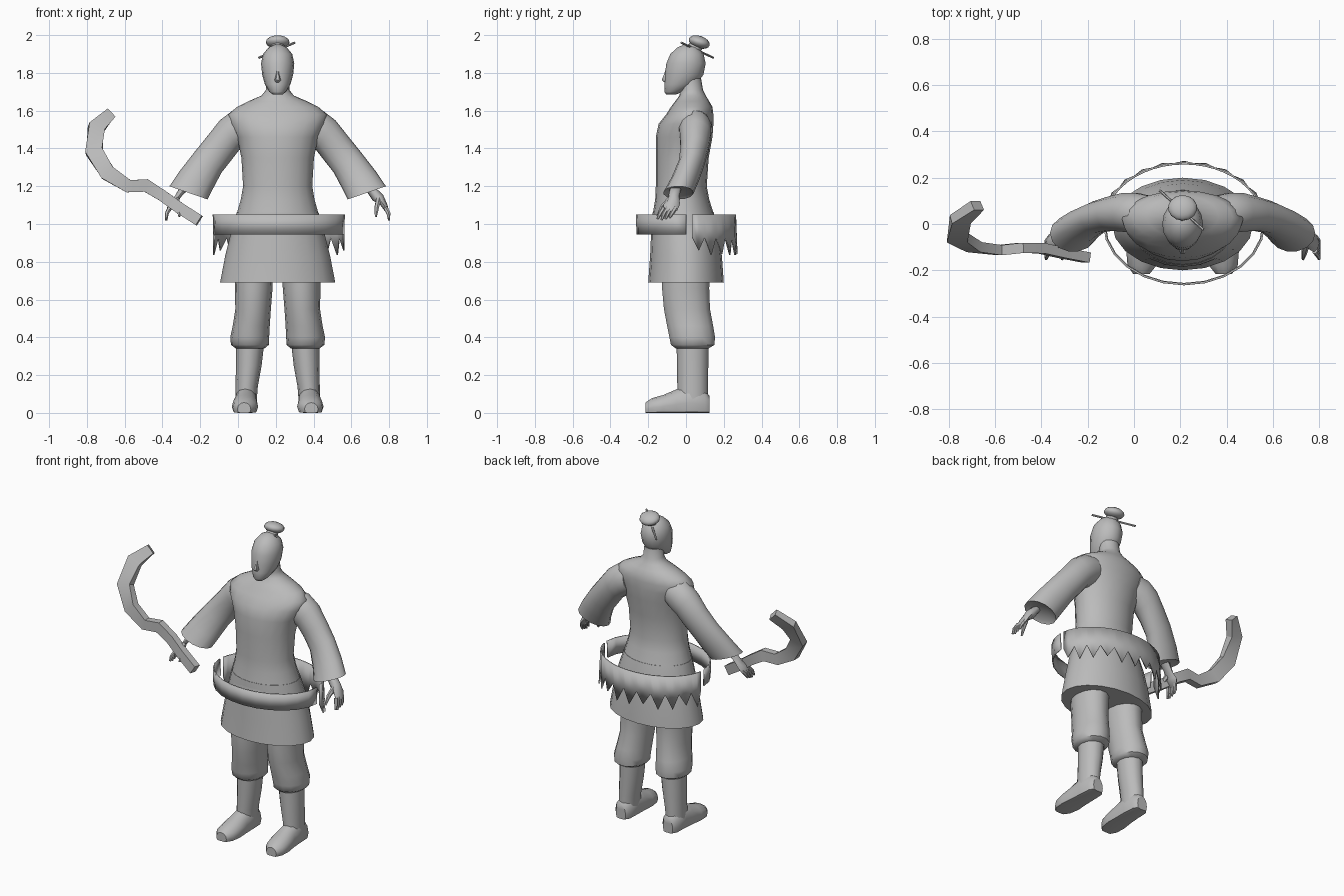
import bpy, bmesh, math
from mathutils import Vector

CX = 0.21  # body centre line
grey = bpy.data.materials.new("plain_grey")
grey.diffuse_color = (0.5, 0.5, 0.5, 1)


def finish(name, bm, angle=40):
    bmesh.ops.recalc_face_normals(bm, faces=bm.faces)
    me = bpy.data.meshes.new(name)
    bm.to_mesh(me)
    bm.free()
    ob = bpy.data.objects.new(name, me)
    bpy.context.collection.objects.link(ob)
    me.materials.append(grey)
    bpy.ops.object.select_all(action='DESELECT')
    ob.select_set(True)
    bpy.context.view_layer.objects.active = ob
    bpy.ops.object.shade_smooth_by_angle(angle=math.radians(angle))
    return ob


def loft(name, rings, n=16, angle=40, floor=False, start=0.0):
    """Skin closed rings, each given as (centre, u axis, v axis)."""
    bm = bmesh.new()
    loops = []
    for c, u, v in rings:
        loop = []
        for i in range(n):
            a = math.tau * i / n + start
            p = Vector(c) + Vector(u) * math.cos(a) + Vector(v) * math.sin(a)
            if floor:
                p.z = max(p.z, 0)
            loop.append(bm.verts.new(p))
        loops.append(loop)
    for a, b in zip(loops, loops[1:]):
        for i in range(n):
            j = (i + 1) % n
            bm.faces.new((a[i], a[j], b[j], b[i]))
    bm.faces.new(loops[0])
    bm.faces.new(loops[-1])
    return finish(name, bm, angle)


def flat(x, rings):
    """Horizontal rings from (z, y, rx, ry)."""
    return [((x, y, z), (rx, 0, 0), (0, ry, 0)) for z, y, rx, ry in rings]


def rod(name, pts, radii, n=6):
    """Round bar through points."""
    pts = [Vector(p) for p in pts]
    rings = []
    for i, p in enumerate(pts):
        d = (pts[min(i + 1, len(pts) - 1)] - pts[max(i - 1, 0)]).normalized()
        u = d.cross(Vector((0.3, 1, 0.2))).normalized()
        rings.append((p, u * radii[i], d.cross(u) * radii[i]))
    return loft(name, rings, n)


# Tunic and neck
loft("tunic", flat(CX, [
    (0.98, -0.01, 0.235, 0.175), (1.06, -0.015, 0.215, 0.16),
    (1.13, -0.02, 0.195, 0.143), (1.2, -0.025, 0.183, 0.135),
    (1.35, -0.02, 0.192, 0.14), (1.46, -0.01, 0.215, 0.15),
    (1.53, 0.0, 0.25, 0.145), (1.58, 0.02, 0.262, 0.125),
    (1.62, 0.03, 0.215, 0.11), (1.65, 0.033, 0.155, 0.09),
    (1.68, 0.035, 0.085, 0.07), (1.71, 0.03, 0.062, 0.06),
    (1.77, 0.02, 0.06, 0.06)]), 20, 60)

# Skirt
loft("skirt", flat(CX, [
    (0.69, 0.0, 0.305, 0.2), (0.83, 0.0, 0.278, 0.19),
    (0.95, -0.005, 0.248, 0.18), (1.06, -0.015, 0.217, 0.162)]), 20)

# Head and nose
loft("head", flat(CX, [
    (1.685, -0.08, 0.025, 0.025), (1.70, -0.065, 0.045, 0.05),
    (1.74, -0.03, 0.068, 0.085), (1.79, -0.01, 0.082, 0.102),
    (1.85, 0.0, 0.088, 0.104), (1.90, 0.005, 0.077, 0.088),
    (1.935, 0.01, 0.048, 0.055), (1.95, 0.01, 0.015, 0.02)]), 16, 70)
loft("nose", flat(CX, [
    (1.745, -0.1, 0.012, 0.01), (1.762, -0.108, 0.018, 0.024),
    (1.79, -0.107, 0.01, 0.012), (1.825, -0.1, 0.006, 0.006)]), 6, 60)

# Hair bun, its stalk and the pin
bm = bmesh.new()
bmesh.ops.create_uvsphere(bm, u_segments=14, v_segments=8, radius=1)
bun = finish("hair_bun", bm, 70)
bun.scale = (0.063, 0.058, 0.033)
bun.rotation_euler = (math.radians(-18), 0, 0)
bun.location = (CX, 0.07, 1.963)
rod("bun_stalk", [(CX, 0.03, 1.91), (CX, 0.06, 1.95)], [0.04, 0.035], 10)
rod("hair_pin", [(0.11, 0.145, 1.88), (0.30, -0.025, 1.96)], [0.006, 0.006])

# Limbs, one set per side
for s, side in ((-1, "right"), (1, "left")):
    # Sleeve: (offset, y, z, radius, depth radius, tilt)
    rings = []
    for d, y, z, r, ry, t in (
            (0.15, 0.045, 1.53, 0.085, 0.08, 75), (0.20, 0.048, 1.51, 0.098, 0.088, 66),
            (0.255, 0.05, 1.47, 0.094, 0.085, 57), (0.31, 0.045, 1.40, 0.09, 0.075, 45),
            (0.37, 0.03, 1.325, 0.09, 0.07, 36), (0.43, -0.005, 1.235, 0.1, 0.074, 26),
            (0.472, -0.04, 1.165, 0.107, 0.08, 19), (0.466, -0.04, 1.175, 0.085, 0.062, 19)):
        t = math.radians(t)
        rings.append(((CX + s * d, y, z),
                      (s * r * math.cos(t), 0, r * math.sin(t)), (0, ry, 0)))
    loft(side + "_sleeve", rings, 14, 50)

    # Hand
    def at(d, y, z):
        return (CX + s * d, y, z)
    loft(side + "_palm", [
        (at(0.49, -0.055, 1.19), (0.03, 0, 0), (0, 0.03, 0)),
        (at(0.53, -0.065, 1.14), (0.028, 0, 0.015), (0, 0.03, 0)),
        (at(0.56, -0.075, 1.105), (0.02, 0, 0), (0, 0.043, 0)),
        (at(0.578, -0.085, 1.07), (0.012, 0, 0), (0, 0.038, 0))], 8, 60)
    for i in range(4):
        y = -0.055 - 0.021 * i
        rod(f"{side}_finger_{i + 1}",
            [at(0.572, y, 1.085), at(0.587, y - 0.02, 1.055),
             at(0.59, y - 0.033, 1.02 + 0.006 * abs(i - 2))], [0.012, 0.011, 0.006])
    rod(side + "_thumb", [at(0.535, -0.085, 1.13), at(0.525, -0.125, 1.09),
                          at(0.52, -0.152, 1.04)], [0.016, 0.013, 0.006])

    # Trouser leg: (z, offset, rx, y, ry)
    loft(side + "_trouser_leg", [
        (at(d, y, z), (rx, 0, 0), (0, ry, 0)) for z, d, rx, y, ry in (
            (0.76, 0.125, 0.1, 0.0, 0.13), (0.66, 0.127, 0.1, -0.002, 0.128),
            (0.55, 0.13, 0.094, 0.005, 0.125), (0.46, 0.14, 0.098, 0.022, 0.125),
            (0.40, 0.148, 0.103, 0.033, 0.124), (0.36, 0.147, 0.1, 0.035, 0.118),
            (0.342, 0.146, 0.077, 0.033, 0.09))], 14, 50)

    # Boot shaft and foot
    loft(side + "_boot_shaft", [
        (at(d, 0.035, z), (rx, 0, 0), (0, ry, 0)) for z, d, rx, ry in (
            (0.38, 0.145, 0.075, 0.085), (0.25, 0.153, 0.068, 0.083),
            (0.14, 0.164, 0.059, 0.081), (0.05, 0.168, 0.056, 0.08))], 12, 50)
    loft(side + "_boot_foot", [
        (at(d, y, h * 0.36), (w, 0, 0), (0, 0, h * 0.64)) for y, h, w, d in (
            (0.125, 0.09, 0.035, 0.168), (0.10, 0.12, 0.055, 0.168),
            (0.02, 0.15, 0.06, 0.168), (-0.05, 0.125, 0.063, 0.17),
            (-0.12, 0.095, 0.07, 0.173), (-0.18, 0.078, 0.062, 0.176),
            (-0.215, 0.055, 0.036, 0.178))], 12, 45, floor=True)


def band(name, a0, a1, n, bottom, flare):
    """Upright curved strip around the waist; bottom and flare depend on column."""
    bm = bmesh.new()
    cols = []
    for i in range(n + 1):
        a = math.radians(a0 + (a1 - a0) * i / n)
        x, y = 0.35 * math.cos(a), 0.265 * math.sin(a)
        f = flare(i)
        cols.append((bm.verts.new((CX + 0.006 + x, y, 1.05)),
                     bm.verts.new((CX + 0.006 + x * f, y * f, bottom(i)))))
    for p, q in zip(cols, cols[1:]):
        bm.faces.new((p[0], q[0], q[1], p[1]))
    ob = finish(name, bm, 40)
    mod = ob.modifiers.new("thickness", 'SOLIDIFY')
    mod.thickness = 0.008
    return ob


# Waist band in front, toothed hide fringe behind
band("waist_band", 180, 360, 12, lambda i: 0.945, lambda i: 0.99)
band("hide_fringe", 7, 173, 22,
     lambda i: 0.93 if i % 2 == 0 else (0.835, 0.86, 0.84)[i % 3],
     lambda i: 1.0 if i % 2 == 0 else 1.03)

# Curved sword: (x, y, z, half width)
path = [(-0.205, -0.145, 1.018, 0.03), (-0.31, -0.125, 1.085, 0.03),
        (-0.40, -0.105, 1.15, 0.03), (-0.487, -0.103, 1.204, 0.034),
        (-0.58, -0.113, 1.2, 0.034), (-0.69, -0.1, 1.27, 0.042),
        (-0.762, -0.06, 1.384, 0.046), (-0.75, 0.02, 1.51, 0.044),
        (-0.677, 0.08, 1.582, 0.03)]
rings = []
for i, (x, y, z, w) in enumerate(path):
    p, q = path[max(i - 1, 0)], path[min(i + 1, len(path) - 1)]
    t = (Vector(q[:3]) - Vector(p[:3])).normalized()
    u = t.cross(Vector((0, 1, 0))).normalized()
    v = t.cross(u).normalized()
    k = math.sqrt(2)
    rings.append(((x, y, z), u * w * k, v * 0.022 * k))
loft("curved_sword", rings, 4, 30, start=math.pi / 4)
